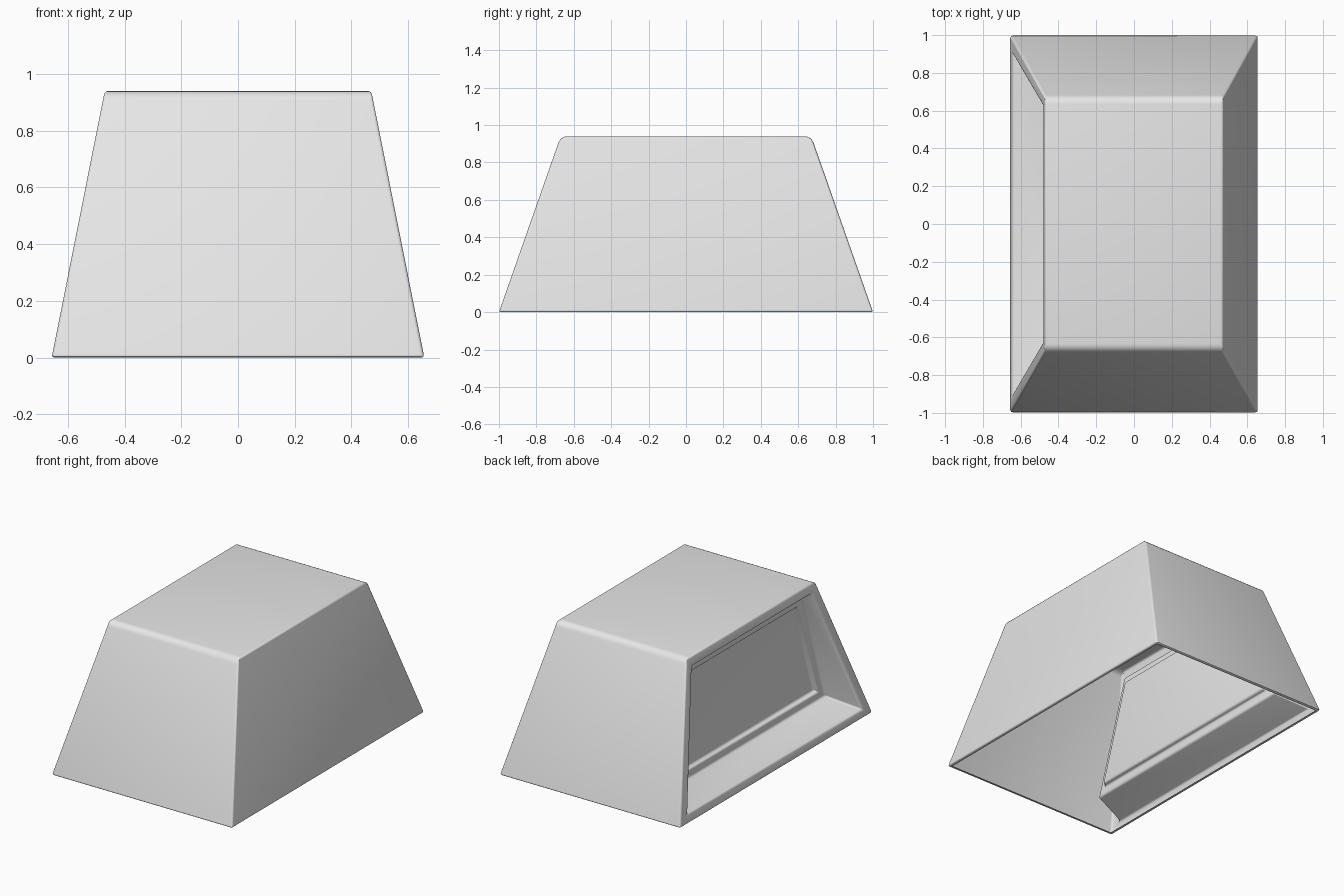
import bpy, bmesh

if "Cube" in bpy.data.objects:
    bpy.data.objects.remove(bpy.data.objects["Cube"])

BASE_X, BASE_Y = 0.657, 1.0
HEIGHT = 0.94
SX, SY = 0.187 / HEIGHT, 0.33 / HEIGHT    # inward lean per unit height


def left_x(z):
    return -(BASE_X - SX * z)


mat = bpy.data.materials.new("light grey")
mat.diffuse_color = (0.8, 0.8, 0.8, 1)
mat.use_nodes = True
mat.node_tree.nodes["Principled BSDF"].inputs["Base Color"].default_value = mat.diffuse_color

bm = bmesh.new()
wide = bm.edges.layers.float.new("bevel_weight_edge")


def ring(points):
    return [bm.verts.new(p) for p in points]


def bridge(a, b):
    n = len(a)
    for i in range(n):
        bm.faces.new((a[i], a[(i + 1) % n], b[(i + 1) % n], b[i]))


def trapezoid(z0, y0, x0, z1, y1, x1):
    """Ring for the left side: bottom then top, ordered as seen from outside."""
    return ring([(x0, y0, z0), (x0, -y0, z0), (x1, -y1, z1), (x1, y1, z1)])


# Outer shell, open underneath with a narrow turned-in lip
LIP = 0.022
rect = lambda x, y, z: [(-x, y, z), (-x, -y, z), (x, -y, z), (x, y, z)]
lip = ring(rect(BASE_X - LIP, BASE_Y - LIP, 0))
base = ring(rect(BASE_X, BASE_Y, 0))
top = ring(rect(BASE_X - SX * HEIGHT, BASE_Y - SY * HEIGHT, HEIGHT))
bridge(lip, base)
for i in (1, 2, 3):
    j = (i + 1) % 4
    bm.faces.new((base[i], base[j], top[j], top[i]))
bm.faces.new(top)

# Left side: frame, tapering recess, back frame, stepped back panel
side = [base[0], base[1], top[1], top[0]]
opening = trapezoid(0.05, 0.905, left_x(0.05), 0.88, 0.625, left_x(0.88))
back = trapezoid(0.105, 0.84, -0.42, 0.845, 0.595, -0.42)
step = trapezoid(0.155, 0.77, -0.42, 0.795, 0.56, -0.42)
panel = trapezoid(0.16, 0.763, -0.39, 0.79, 0.555, -0.39)
for a, b in ((side, opening), (opening, back), (back, step), (step, panel)):
    bridge(a, b)
bm.faces.new(panel)
bmesh.ops.recalc_face_normals(bm, faces=bm.faces)
# The flat top must face up
bm.faces.ensure_lookup_table()
bm.normal_update()
if max(bm.faces, key=lambda f: f.calc_center_median().z).normal.z < 0:
    bmesh.ops.reverse_faces(bm, faces=bm.faces)

# Rounding: generous along the front and back top edges, slight elsewhere
for e in bm.edges:
    if len(e.link_faces) == 2 and e.calc_face_angle() > 0.3:
        e[wide] = 0.34
for a, b in ((1, 2), (3, 0)):
    bm.edges.get((top[a], top[b]))[wide] = 1.0

mesh = bpy.data.meshes.new("shell")
bm.to_mesh(mesh)
bm.free()
mesh.materials.append(mat)
shell = bpy.data.objects.new("shell", mesh)
bpy.context.collection.objects.link(shell)

bevel = shell.modifiers.new("rounding", "BEVEL")
bevel.limit_method = "WEIGHT"
bevel.width = 0.035
bevel.segments = 4

bpy.context.view_layer.objects.active = shell
shell.select_set(True)
bpy.ops.object.modifier_apply(modifier=bevel.name)
bpy.ops.object.shade_smooth_by_angle(angle=0.5)
